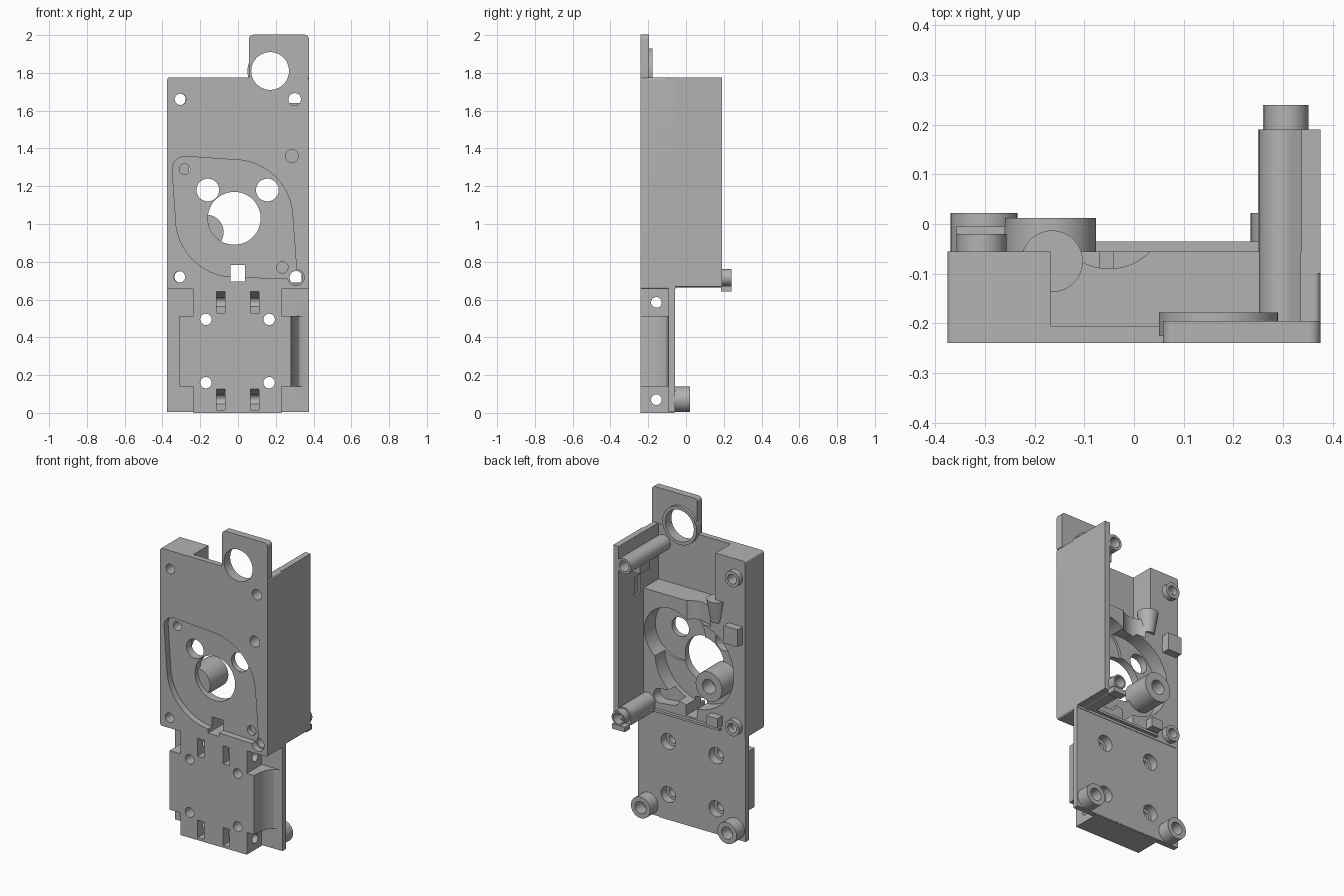
import bpy, math
from mathutils import Vector
from mathutils.geometry import convex_hull_2d

default = bpy.data.objects.get("Cube")
if default:
    bpy.data.objects.remove(default)

grey = bpy.data.materials.new("mid_grey")
grey.use_nodes = True
COLOR = (0.45, 0.45, 0.45, 1)
grey.diffuse_color = COLOR
grey.node_tree.nodes["Principled BSDF"].inputs["Base Color"].default_value = COLOR
parts = []


def prism(name, outline, a, b, axis="y"):
    """Extrude an outline from a to b: (x, z) along y, (y, z) along x, (x, y) along z."""
    place = {"y": lambda p, d: (p[0], d, p[1]),
             "x": lambda p, d: (d, p[0], p[1]),
             "z": lambda p, d: (p[0], p[1], d)}[axis]
    n = len(outline)
    verts = [place(p, d) for d in (a, b) for p in outline]
    faces = [list(range(n))[::-1], list(range(n, 2 * n))]
    faces += [(i, (i + 1) % n, (i + 1) % n + n, i + n) for i in range(n)]
    mesh = bpy.data.meshes.new(name)
    mesh.from_pydata(verts, [], faces)
    obj = bpy.data.objects.new(name, mesh)
    bpy.context.collection.objects.link(obj)
    mesh.materials.append(grey)
    # Make every normal point outwards
    bpy.context.view_layer.objects.active = obj
    bpy.ops.object.mode_set(mode="EDIT")
    bpy.ops.mesh.select_all(action="SELECT")
    bpy.ops.mesh.normals_make_consistent(inside=False)
    bpy.ops.object.mode_set(mode="OBJECT")
    parts.append(obj)
    return obj


def box(name, x0, x1, y0, y1, z0, z1):
    return prism(name, [(x0, z0), (x1, z0), (x1, z1), (x0, z1)], y0, y1)


def hull(name, circles, y0, y1, axis="y", seg=48):
    """Prism around a set of (u, v, radius) circles."""
    pts = [Vector((u + r * math.cos(t * math.tau / seg), v + r * math.sin(t * math.tau / seg)))
           for u, v, r in circles for t in range(seg)]
    return prism(name, [pts[i] for i in convex_hull_2d(pts)], y0, y1, axis)


def rod(name, x, z, r, y0, y1):
    return hull(name, [(x, z, r)], y0, y1)


def combine(target, tool, mode="DIFFERENCE"):
    mod = target.modifiers.new("combine", "BOOLEAN")
    mod.operation, mod.object, mod.solver = mode, tool, "EXACT"
    bpy.context.view_layer.objects.active = target
    bpy.ops.object.modifier_apply(modifier=mod.name)
    parts.remove(tool)
    bpy.data.objects.remove(tool)


def drill(target, x, z, r, y0=-0.3, y1=0.3):
    combine(target, rod("drill", x, z, r, y0, y1))


def ring(name, x, z, r, hole, y0, y1, hole_start=-0.3):
    obj = rod(name, x, z, r, y0, y1)
    drill(obj, x, z, hole, hole_start)
    return obj


FRONT, BACK = -0.24, -0.055
HUB = (-0.02, 1.03)

# Housing block with its gear cavities
housing = hull("housing", [(x, z, 0.012) for x in (-0.363, 0.363) for z in (0.667, 1.763)], FRONT, BACK)
combine(housing, box("cavity", -0.168, 0.335, -0.205, 0.3, 1.42, 1.9))
combine(housing, hull("cavity", [(-0.05, 0.025, 0.115)], 1.3, 1.5, "z"))
combine(housing, rod("cavity", *HUB, 0.275, -0.15, 0.3))
combine(housing, rod("cavity", 0.15, 1.16, 0.18, -0.165, 0.3))
combine(housing, hull("cavity", [(0.22, 0.77, 0.045), (0.13, 0.78, 0.045)], -0.12, 0.3))

# Teardrop recess in the front face
combine(housing, hull("recess", [(*HUB, 0.31), (-0.28, 1.29, 0.068), (0.265, 0.755, 0.045)], -0.3, -0.2))
for x, z, r in ((*HUB, 0.14), (-0.16, 1.18, 0.06), (0.155, 1.18, 0.06),
                (-0.305, 1.66, 0.03), (0.3, 1.66, 0.033), (-0.31, 0.72, 0.03),
                (0.307, 0.717, 0.034), (-0.283, 1.29, 0.028), (0.17, 1.81, 0.1)):
    drill(housing, x, z, r)
drill(housing, 0.307, 0.717, 0.043, -0.3, -0.2)
drill(housing, 0.285, 1.36, 0.034, -0.3, -0.12)
drill(housing, 0.235, 0.77, 0.03, -0.3, -0.17)
combine(housing, box("notch", -0.04, 0.037, -0.3, 0.3, 0.695, 0.782))

# Top tab with its ringed opening
tab = hull("top_tab", [(0.08, 1.98, 0.022), (0.353, 1.98, 0.022), (0.06, 1.775, 0.002),
                       (0.373, 1.775, 0.002)], FRONT, -0.195)
drill(tab, 0.17, 1.81, 0.1)
ring("tab_ring", 0.17, 1.81, 0.12, 0.1, -0.225, -0.178)

# Tall side wall, foot flange and screw columns
wall = box("side_wall", 0.337, 0.375, -0.1, 0.19, 0.67, 1.775)
combine(wall, box("pocket", 0.3, 0.35, -0.02, 0.03, 1.4, 1.52))
flange = box("wall_flange", 0.25, 0.375, -0.06, 0.19, 0.67, 0.69)
column = hull("lower_column", [(0.305, 0.717, 0.052), (0.34, 0.717, 0.03)], -0.06, 0.19)
drill(column, 0.307, 0.717, 0.034)
ring("lower_column_tip", 0.307, 0.717, 0.044, 0.034, 0.18, 0.24)
box("column_lip", 0.26, 0.35, 0.185, 0.24, 0.642, 0.672)
column = hull("upper_column", [(0.3, 1.66, 0.048), (0.345, 1.66, 0.03)], -0.21, 0.19)
drill(column, 0.3, 1.66, 0.033)
box("upper_column_web", 0.25, 0.34, 0.0, 0.1, 1.59, 1.64)

# Details standing on the inner face
ring("hub_post", -0.168, 0.957, 0.092, 0.045, -0.17, 0.012, -0.08)
for z in (1.66, 0.72):
    ring("plate_boss", -0.307, z, 0.05, 0.03, -0.07, -0.02)
box("stop_block", -0.357, -0.26, -0.07, -0.005, 1.25, 1.36)
box("small_block", -0.215, -0.14, -0.07, -0.005, 0.7, 0.76)
box("lower_rib", -0.21, 0.25, -0.07, -0.035, 0.67, 0.685)
half_cone = hull("half_cone", [(-0.165, -0.075, 0.062)], 1.34, 1.48, "z")
for v in half_cone.data.vertices:
    if v.co.z < 1.4:
        v.co.x = -0.165 + (v.co.x + 0.165) * 0.6
        v.co.y = -0.075 + (v.co.y + 0.075) * 0.6

# Lower base: thin back plate with a stepped block in front
base = box("lower_base", -0.375, 0.375, -0.092, -0.058, 0.005, 0.67)
combine(base, box("step", -0.235, 0.23, FRONT, -0.07, 0.005, 0.66), "UNION")
shoulder = [(-0.31, FRONT), (0.28, FRONT), (0.286, -0.18), (0.3, -0.135), (0.325, -0.105),
            (0.37, -0.09), (0.37, -0.075), (-0.31, -0.075)]
combine(base, prism("shoulder", shoulder, 0.14, 0.513, "z"), "UNION")
for x in (-0.17, 0.165):
    for z in (0.16, 0.495):
        drill(base, x, z, 0.03)
        drill(base, x, z, 0.05, -0.11)
for z in (0.0, 0.515):
    for x in (-0.115, 0.065):
        slot = [(-0.3, z + 0.015), (-0.14, z + 0.015), (-0.14, z + 0.085),
                (FRONT, z + 0.127), (-0.3, z + 0.127)]
        combine(base, prism("slot", slot, x, x + 0.045, "x"))
    combine(base, hull("cross_hole", [(-0.157, z + 0.07, 0.028)], -0.5, 0.5, "x"))

# Feet at the bottom of the back plate
for x in (-0.302, 0.302):
    ring("foot_boss", x, 0.072, 0.067, 0.038, -0.065, 0.022, -0.05)

# Ground trim and shading
box("base_edge", -0.235, 0.23, FRONT, -0.06, 0.0, 0.012)
bpy.ops.object.select_all(action="DESELECT")
for obj in parts:
    obj.select_set(True)
bpy.context.view_layer.objects.active = housing
bpy.ops.object.shade_smooth_by_angle(angle=math.radians(30))
